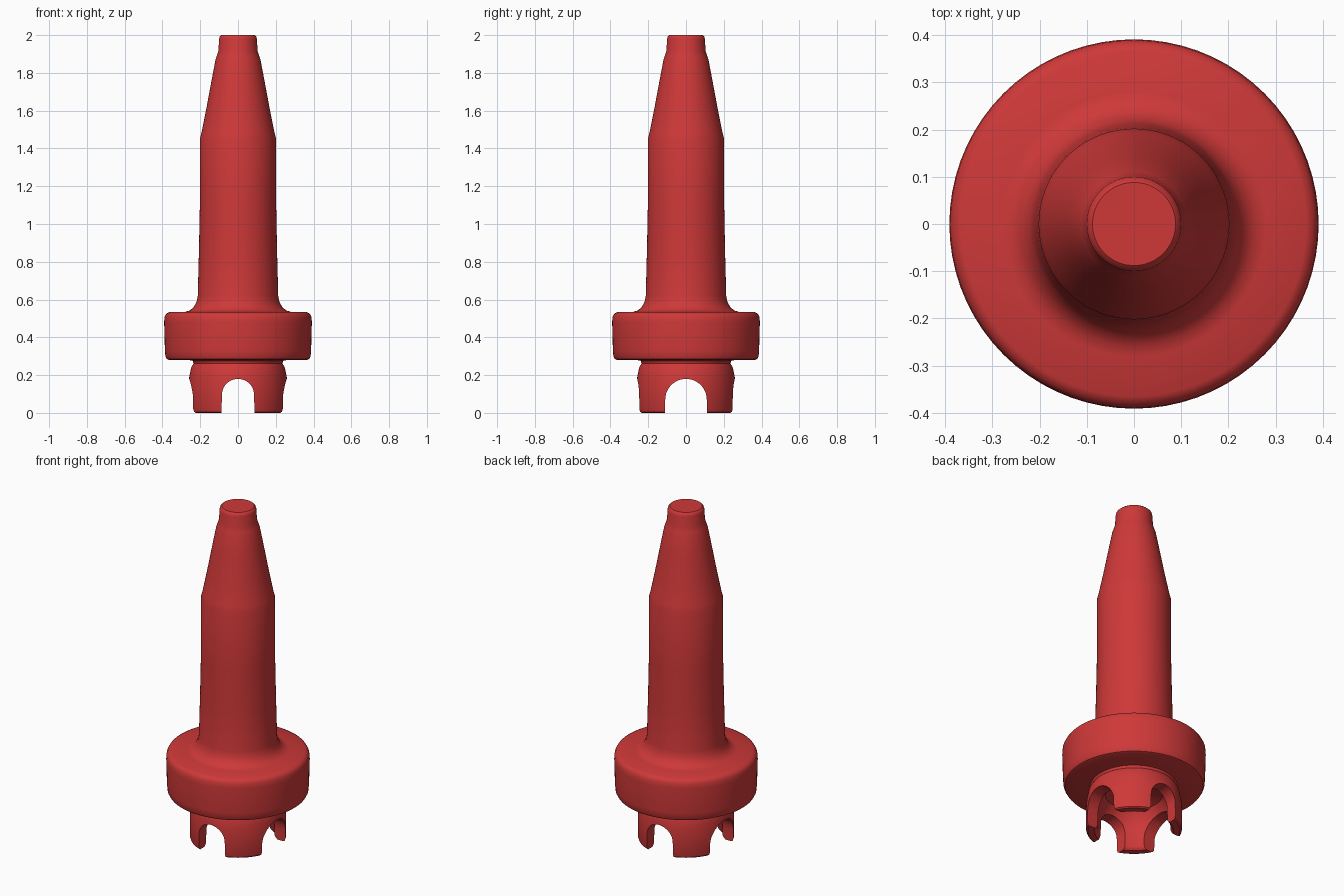
import bpy, bmesh, math
from mathutils import Matrix

if "Cube" in bpy.data.objects:
    bpy.data.objects.remove(bpy.data.objects["Cube"])

red = bpy.data.materials.new("red_plastic")
red.diffuse_color = (0.62, 0.04, 0.04, 1)
red.use_nodes = True
red.node_tree.nodes["Principled BSDF"].inputs["Base Color"].default_value = red.diffuse_color


def make_object(name, bm):
    bmesh.ops.recalc_face_normals(bm, faces=bm.faces[:])
    mesh = bpy.data.meshes.new(name)
    bm.to_mesh(mesh)
    bm.free()
    obj = bpy.data.objects.new(name, mesh)
    bpy.context.collection.objects.link(obj)
    return obj


def lathe(name, profile, steps=72):
    bm = bmesh.new()
    verts = [bm.verts.new((r, 0, z)) for r, z in profile]
    edges = [bm.edges.new(pair) for pair in zip(verts, verts[1:])]
    bmesh.ops.spin(bm, geom=verts + edges, cent=(0, 0, 0), axis=(0, 0, 1),
                   angle=math.tau, steps=steps)
    bmesh.ops.remove_doubles(bm, verts=bm.verts[:], dist=0.0002)
    return make_object(name, bm)


def arch_cutter(name, half_width, top, turn):
    # Arched prism running along y, then turned about z
    spring = top - half_width
    outline = [(-half_width - 0.005, -0.1), (half_width + 0.005, -0.1)]
    outline += [(half_width * math.cos(a), spring + half_width * math.sin(a))
                for a in (math.pi * i / 20 for i in range(21))]
    bm = bmesh.new()
    face = bm.faces.new([bm.verts.new((x, -0.5, z)) for x, z in outline])
    ext = bmesh.ops.extrude_face_region(bm, geom=[face])["geom"]
    bmesh.ops.translate(bm, vec=(0, 1, 0),
                        verts=[v for v in ext if isinstance(v, bmesh.types.BMVert)])
    bmesh.ops.rotate(bm, cent=(0, 0, 0), matrix=Matrix.Rotation(turn, 3, 'Z'),
                     verts=bm.verts[:])
    return make_object(name, bm)


# Turned body: hollow foot, flange, shaft and tapered tip in one profile
profile = [
    # hollow inside the foot
    (0, 0.25), (0.10, 0.245), (0.155, 0.225), (0.185, 0.18), (0.197, 0.12), (0.2, 0.02),
    # foot outside
    (0.206, 0.008), (0.215, 0.0), (0.25, 0.0), (0.258, 0.006), (0.262, 0.02),
    (0.262, 0.13), (0.258, 0.19), (0.248, 0.24), (0.235, 0.262), (0.24, 0.276),
    # flange
    (0.26, 0.28), (0.365, 0.28), (0.377, 0.285), (0.384, 0.298), (0.387, 0.33),
    (0.391, 0.48), (0.389, 0.508), (0.381, 0.524), (0.365, 0.533),
    # fillet and shaft
    (0.28, 0.535), (0.256, 0.542), (0.236, 0.558), (0.22, 0.585), (0.213, 0.62),
    (0.207, 0.85), (0.202, 1.1), (0.202, 1.45),
    # tapered tip
    (0.194, 1.48), (0.166, 1.62), (0.140, 1.76), (0.119, 1.87), (0.112, 1.89),
    (0.104, 1.915), (0.100, 1.98), (0.097, 1.992), (0.088, 2.0), (0, 2.0),
]
body = lathe("flanged_spindle", profile)
body.data.materials.append(red)

# Two crossing arches split the foot into four legs
cutters = [arch_cutter("front_back_arch_cutter", 0.085, 0.18, 0),
           arch_cutter("side_arch_cutter", 0.11, 0.18, math.pi / 2)]
bpy.context.view_layer.objects.active = body
body.select_set(True)
for cutter in cutters:
    cutter.hide_render = True
    mod = body.modifiers.new("arch", 'BOOLEAN')
    mod.operation = 'DIFFERENCE'
    mod.solver = 'EXACT'
    mod.object = cutter
    bpy.ops.object.modifier_apply(modifier=mod.name)
    bpy.data.objects.remove(cutter)

bpy.ops.object.shade_smooth_by_angle(angle=math.radians(35))
